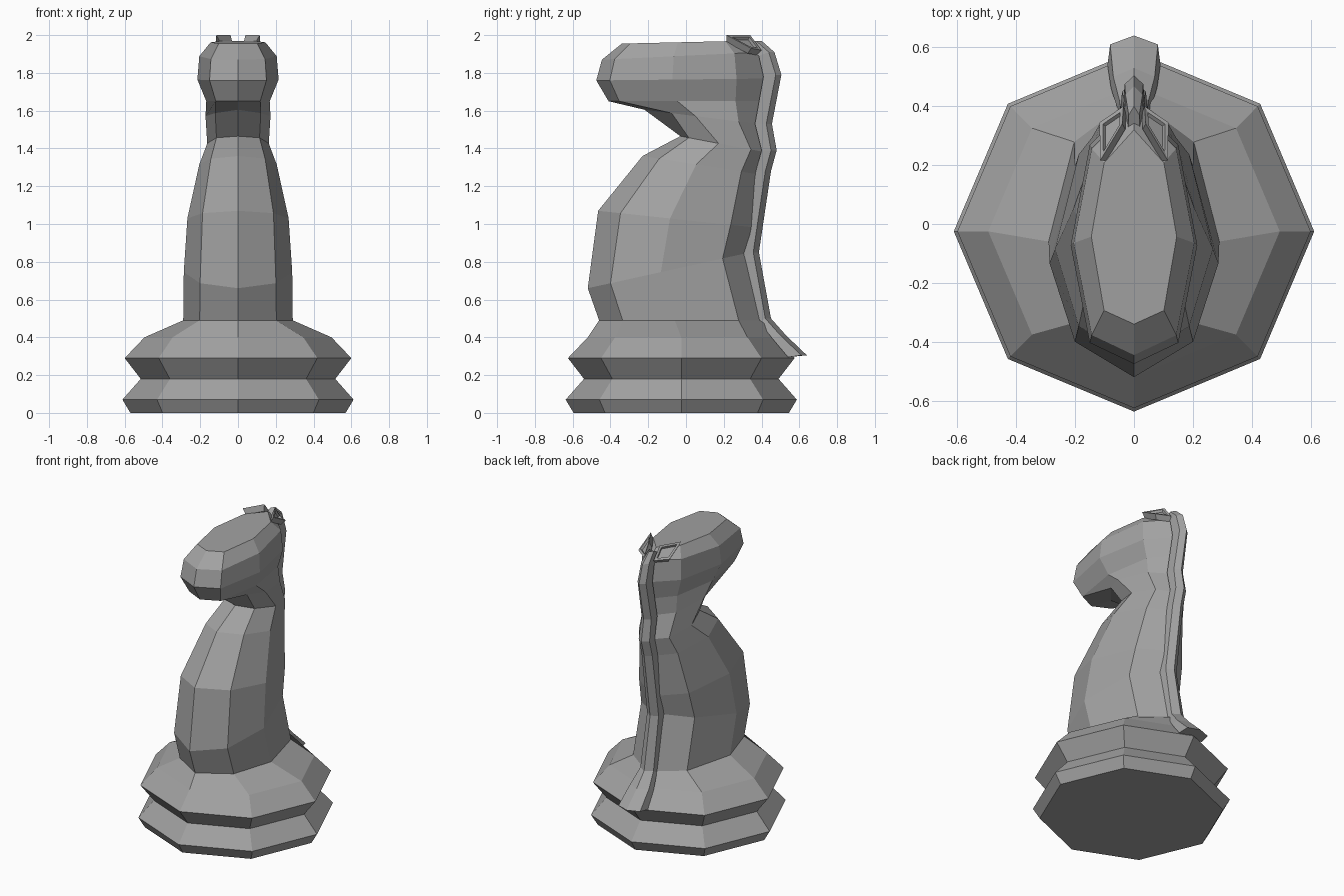
import bpy

if "Cube" in bpy.data.objects:
    bpy.data.objects.remove(bpy.data.objects["Cube"])

grey = bpy.data.materials.new("dark_grey")
grey.diffuse_color = (0.36, 0.36, 0.36, 1)
grey.use_nodes = True
grey.node_tree.nodes["Principled BSDF"].inputs["Base Color"].default_value = grey.diffuse_color


def make_object(name, verts, faces):
    mesh = bpy.data.meshes.new(name)
    mesh.from_pydata(verts, [], faces)
    mesh.materials.append(grey)
    mesh.update()
    obj = bpy.data.objects.new(name, mesh)
    bpy.context.collection.objects.link(obj)
    return obj


def loft(name, rings, cap_start=True, cap_end=True):
    """Skin a list of equal-length rings."""
    n = len(rings[0])
    verts = [p for ring in rings for p in ring]
    faces = []
    for r in range(len(rings) - 1):
        for i in range(n):
            j = (i + 1) % n
            faces.append((r * n + i, r * n + j, (r + 1) * n + j, (r + 1) * n + i))
    if cap_start:
        faces.append(tuple(reversed(range(n))))
    if cap_end:
        last = (len(rings) - 1) * n
        faces.append(tuple(range(last, last + n)))
    return make_object(name, verts, faces)


def octagon(yf, zf, yk, zk, w, fa=0.146, fb=0.5, fc=0.854):
    """Eight-sided ring tilted from its front point to its back point."""
    def at(x, f):
        return (x, yf + (yk - yf) * f, zf + (zk - zf) * f)
    right = [at(0.7 * w, fa), at(w, fb), at(0.7 * w, fc)]
    left = [(-x, y, z) for x, y, z in reversed(right)]
    return [at(0, 0)] + right + [at(0, 1)] + left


# Ring where the neck meets the base
foot = octagon(-0.46, 0.49, 0.43, 0.49, 0.29, 0.14, 0.45, 0.83)

# Base: stacked octagonal mouldings
base_profile = [(0.57, 0), (0.612, 0.07), (0.515, 0.18), (0.6, 0.29), (0.495, 0.40)]
base_rings = [octagon(-0.025 - r, z, -0.025 + r, z, r) for r, z in base_profile]
loft("base", base_rings + [foot], cap_end=False)

# Neck and head: front y, z, back y, z, half width, front corner fraction
body_profile = [
    (-0.52, 0.66, 0.34, 0.85, 0.287, 0.14),
    (-0.465, 1.07, 0.38, 0.98, 0.268, 0.14),
    (-0.23, 1.36, 0.40, 1.26, 0.205, 0.14),
    (-0.03, 1.465, 0.42, 1.38, 0.163, 0.10),
    (-0.22, 1.605, 0.38, 1.53, 0.172, 0.24),
    (-0.41, 1.65, 0.40, 1.65, 0.168, 0.07),
    (-0.475, 1.76, 0.42, 1.77, 0.215, 0.08),
    (-0.445, 1.87, 0.40, 1.91, 0.205, 0.08),
    (-0.34, 1.955, 0.32, 1.97, 0.145, 0.07),
]
body_rings = [octagon(*row, 0.45, 0.83) for row in body_profile]
loft("neck_and_head", [foot] + body_rings, cap_start=False)

# Mane: half width, inner y, z, outer y, z, from base to crown
mane_profile = [
    (0.09, 0.54, 0.295, 0.64, 0.305),
    (0.078, 0.46, 0.39, 0.53, 0.41),
    (0.055, 0.39, 0.48, 0.45, 0.50),
    (0.048, 0.30, 0.82, 0.386, 0.85),
    (0.045, 0.37, 1.28, 0.45, 1.28),
    (0.045, 0.40, 1.39, 0.48, 1.39),
    (0.04, 0.365, 1.53, 0.455, 1.53),
    (0.035, 0.41, 1.78, 0.505, 1.79),
    (0.032, 0.385, 1.89, 0.468, 1.91),
    (0.02, 0.32, 1.94, 0.40, 1.97),
]
mane_rings = []
for w, yi, zi, yo, zo in mane_profile:
    ys = yo - 0.03
    mane_rings.append([(-w, yi, zi), (w, yi, zi), (w * 0.9, ys, zo),
                       (0, yo, zo), (-w * 0.9, ys, zo)])
loft("mane", mane_rings)

# Ears: small kite-shaped cups tilted outwards, with a recessed middle
ear_rim = [(0.04, 0.34, 2.0), (0.115, 0.215, 2.0),
           (0.117, 0.345, 1.93), (0.036, 0.40, 1.92)]
centre = [sum(p[k] for p in ear_rim) / 4 for k in range(3)]


def ear_ring(scale, depth, side):
    """Scaled rim, pushed inwards and down by depth."""
    ring = [[c + (v - c) * scale for v, c in zip(p, centre)] for p in ear_rim]
    ring = [(side * (x - 0.4 * depth), y - 0.4 * depth, z - 0.8 * depth) for x, y, z in ring]
    return ring[::-1] if side > 0 else ring


for side, label in ((1, "right"), (-1, "left")):
    loft("ear_" + label, [ear_ring(0.85, 0.04, side), ear_ring(1, 0, side),
                          ear_ring(0.72, 0, side), ear_ring(0.65, 0.015, side)])

# Make all normals point outwards
import bmesh
for obj in bpy.context.collection.objects:
    bm = bmesh.new()
    bm.from_mesh(obj.data)
    bmesh.ops.recalc_face_normals(bm, faces=bm.faces)
    bm.to_mesh(obj.data)
    bm.free()
